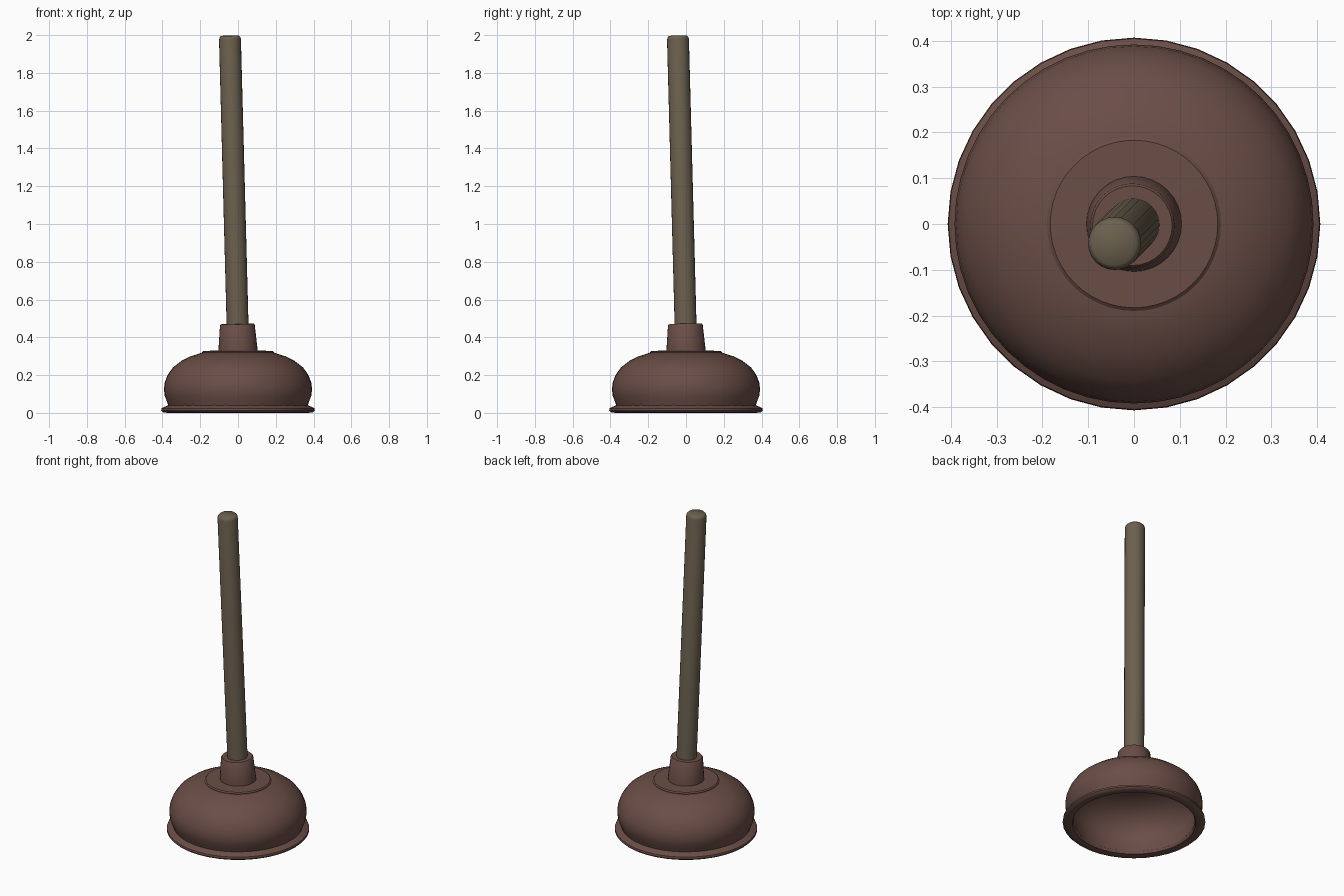
import bpy, bmesh, math
from mathutils import Matrix, Vector

cube = bpy.data.objects.get("Cube")
if cube:
    bpy.data.objects.remove(cube, do_unlink=True)


def make_material(name, rgb):
    mat = bpy.data.materials.new(name)
    mat.use_nodes = True
    color = (*rgb, 1.0)
    mat.diffuse_color = color
    mat.node_tree.nodes["Principled BSDF"].inputs["Base Color"].default_value = color
    return mat


def lathe(name, profile, sides, mat, angle=35, closed=False):
    """Revolve (radius, height) points around z; points on the axis close the ends."""
    bm = bmesh.new()
    verts = [bm.verts.new((r, 0, z)) for r, z in profile]
    edges = [bm.edges.new(pair) for pair in zip(verts, verts[1:])]
    if closed:
        edges.append(bm.edges.new((verts[-1], verts[0])))
    bmesh.ops.spin(bm, geom=verts + edges, axis=(0, 0, 1), cent=(0, 0, 0),
                   angle=math.tau, steps=sides, use_duplicate=False)
    bmesh.ops.remove_doubles(bm, verts=bm.verts, dist=0.0005)
    bmesh.ops.recalc_face_normals(bm, faces=bm.faces)
    mesh = bpy.data.meshes.new(name)
    bm.to_mesh(mesh)
    bm.free()
    mesh.materials.append(mat)
    obj = bpy.data.objects.new(name, mesh)
    bpy.context.collection.objects.link(obj)
    bpy.ops.object.select_all(action="DESELECT")
    obj.select_set(True)
    bpy.context.view_layer.objects.active = obj
    bpy.ops.object.shade_smooth_by_angle(angle=math.radians(angle))
    return obj


rubber = make_material("brown red rubber", (0.145, 0.075, 0.062))
wood = make_material("dull brown wood", (0.15, 0.118, 0.077))

# Hollow rubber bell: outer dome, then the inner wall back down
lathe("bell", [
    (0.368, 0.035), (0.376, 0.06), (0.388, 0.09), (0.392, 0.125), (0.388, 0.16),
    (0.373, 0.2), (0.345, 0.24), (0.3, 0.275), (0.25, 0.3), (0.19, 0.319), (0, 0.322),
    (0, 0.295), (0.18, 0.29), (0.27, 0.262), (0.33, 0.215), (0.36, 0.16),
    (0.365, 0.12), (0.358, 0.07), (0.346, 0.02),
], 48, rubber, angle=60)

# Flared lip around the mouth
lathe("lip", [
    (0.346, 0.02), (0.352, 0.004), (0.372, 0), (0.398, 0.003), (0.407, 0.012),
    (0.405, 0.024), (0.392, 0.031), (0.366, 0.042),
], 36, rubber, angle=50, closed=True)

# Thin raised disc on the crown
lathe("crown_disc", [
    (0, 0.315), (0.19, 0.315), (0.19, 0.322), (0.183, 0.328), (0, 0.333),
], 48, rubber, angle=30)

# Tapered collar, leaning slightly with the handle
collar = lathe("collar", [
    (0, 0.31), (0.104, 0.31), (0.104, 0.33), (0.092, 0.465), (0.087, 0.471), (0, 0.471),
], 32, rubber)
lean = Matrix.Identity(4)
for row in (0, 1):
    lean[row][2] = -0.026
    lean[2][row] = 0.026
pivot = Matrix.Translation((0, 0, 0.33))
collar.data.transform(pivot @ lean @ pivot.inverted())

# Leaning round handle with softened ends
handle = lathe("handle", [
    (0, 0), (0.058, 0), (0.058, 1.597), (0.055, 1.61), (0.047, 1.618), (0, 1.62),
], 24, wood, angle=50)
foot, top = Vector((0, 0, 0.38)), Vector((-0.043, -0.043, 1.998))
tilt = Vector((0, 0, 1)).rotation_difference(top - foot).to_matrix().to_4x4()
handle.data.transform(Matrix.Translation(foot) @ tilt)
